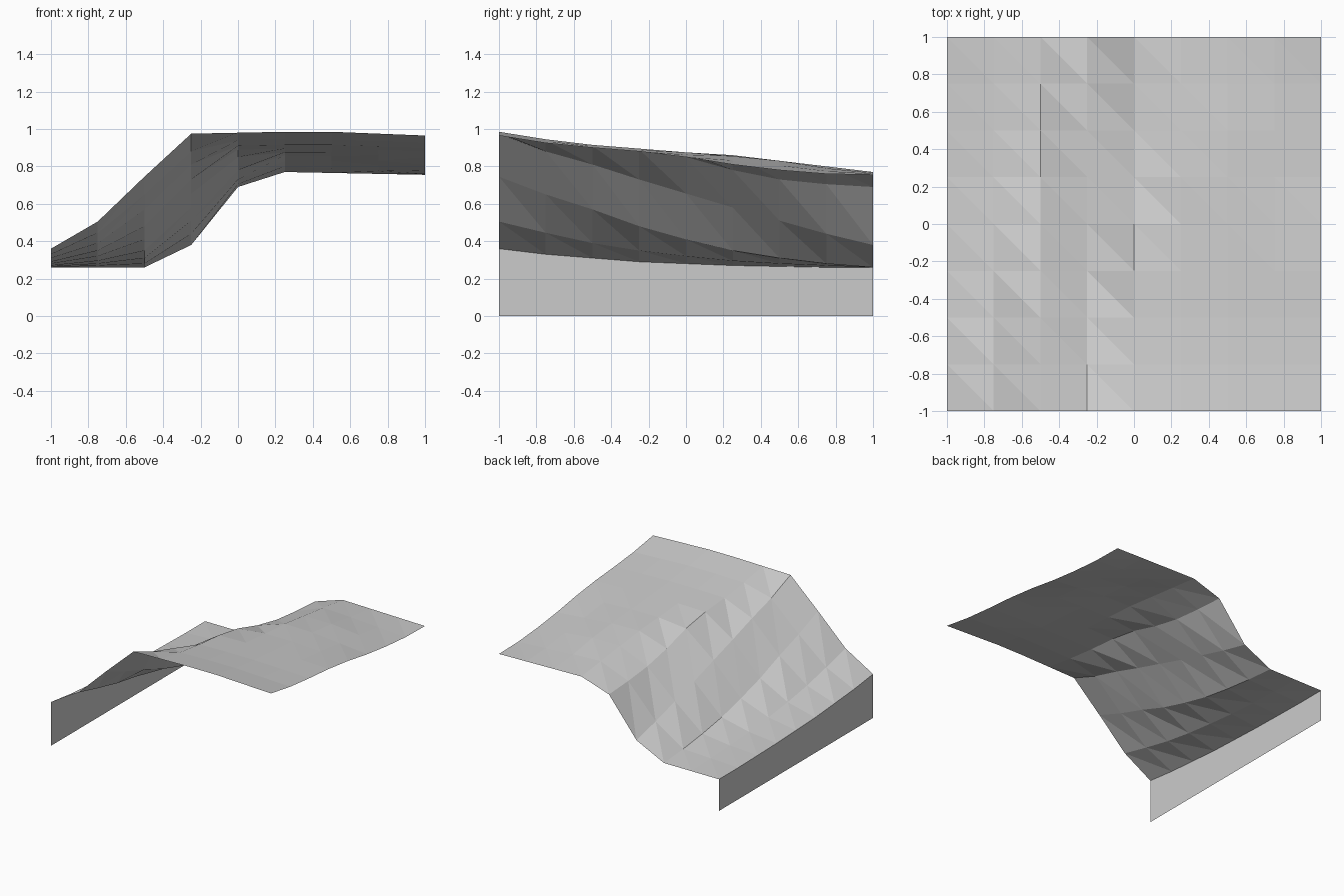
import bpy
import bmesh

# Remove the default object
default_object = bpy.data.objects.get("Cube")
if default_object:
    bpy.data.objects.remove(default_object, do_unlink=True)

CELLS = 8
STEP = 2 / CELLS

# Height curves in hundredths, each running from the front edge to the back edge
CURVES = {
    -1.0: (36, 33, 31, 29, 28, 27, 26.5, 26, 26),
    -0.75: (50.5, 44.5, 39, 35, 32, 29.5, 28, 27, 26),
    -0.5: (74.5, 65, 57, 48, 41, 35, 31, 28, 26),
    -0.25: (97.5, 88, 81, 73, 65.5, 58, 51, 44, 38),
    0.0: (98, 94, 91, 89, 85, 78, 73, 70.5, 69),
    0.25: (98.5, 94.5, 91.5, 89.5, 87.5, 86, 83, 80, 77),
    0.5: (98.5, 94.5, 91.5, 89.5, 87.5, 85.5, 83, 79, 76.5),
    1.0: (96.5, 92.5, 90, 88, 85, 81, 78, 76, 75.5),
}


def make_material(name, colour):
    material = bpy.data.materials.new(name)
    material.use_nodes = True
    material.diffuse_color = colour
    shader = next(n for n in material.node_tree.nodes if n.type == "BSDF_PRINCIPLED")
    shader.inputs["Base Color"].default_value = colour
    return material


def height(x, row):
    """Height on a curve, or blended between its two neighbouring curves."""
    low = max(key for key in CURVES if key <= x)
    high = min(key for key in CURVES if key >= x)
    blend = 0 if low == high else (x - low) / (high - low)
    return (CURVES[low][row] * (1 - blend) + CURVES[high][row] * blend) / 100


def add_object(name, mesh_builder, material):
    mesh = bpy.data.meshes.new(name)
    bm = bmesh.new()
    mesh_builder(bm)
    bm.to_mesh(mesh)
    bm.free()
    mesh.materials.append(material)
    sheet = bpy.data.objects.new(name, mesh)
    bpy.context.collection.objects.link(sheet)
    return sheet


def coordinate(index):
    return index * STEP - 1


# Faceted hillside, every cell split along the same diagonal
def build_hillside(bm):
    grid = [[bm.verts.new((coordinate(i), coordinate(j), height(coordinate(i), j)))
             for j in range(CELLS + 1)] for i in range(CELLS + 1)]
    for i in range(CELLS):
        for j in range(CELLS):
            near, right = grid[i][j], grid[i + 1][j]
            far, opposite = grid[i][j + 1], grid[i + 1][j + 1]
            bm.faces.new((near, right, far))
            bm.faces.new((right, opposite, far))


# Upright skirt below the low edge, facing outward
def build_skirt(bm):
    columns = [[bm.verts.new((-1, coordinate(j), z)) for z in (0, height(-1, j))]
               for j in range(CELLS + 1)]
    for (low, high), (next_low, next_high) in zip(columns, columns[1:]):
        bm.faces.new((low, high, next_high, next_low))


stone = make_material("pale grey stone", (0.6, 0.6, 0.6, 1))
add_object("hillside", build_hillside, stone)
add_object("edge_skirt", build_skirt, stone)
